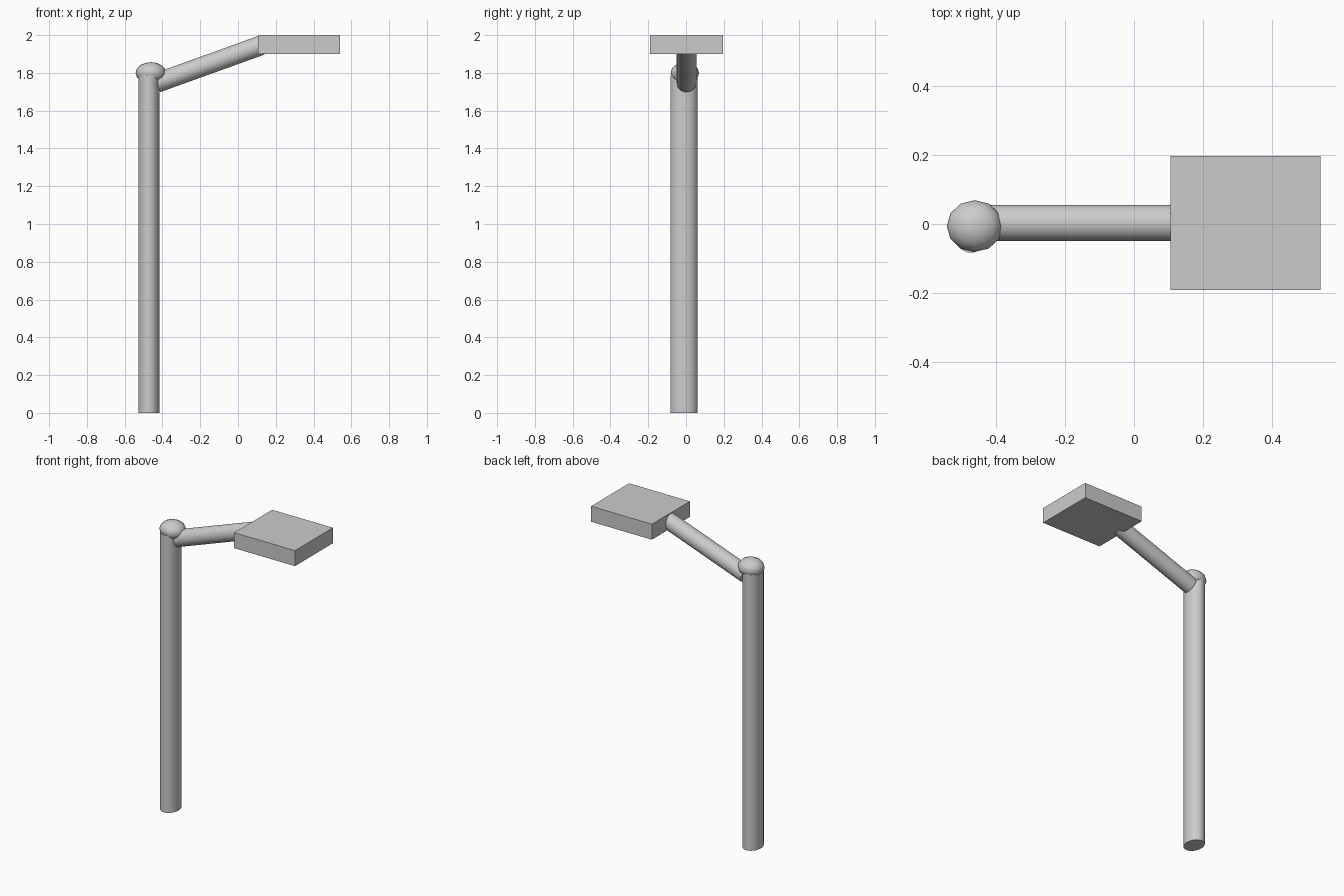
import bpy
from math import radians
from mathutils import Vector

if "Cube" in bpy.data.objects:
    bpy.data.objects.remove(bpy.data.objects["Cube"])


def smooth(ob, angle=40):
    bpy.ops.object.select_all(action='DESELECT')
    ob.select_set(True)
    bpy.context.view_layer.objects.active = ob
    bpy.ops.object.transform_apply(location=False, rotation=True, scale=True)
    bpy.ops.object.shade_smooth_by_angle(angle=radians(angle))


def rod(name, start, end, rx, ry):
    """Capped elliptical cylinder between two points."""
    a, b = Vector(start), Vector(end)
    d = b - a
    bpy.ops.mesh.primitive_cylinder_add(vertices=32, radius=1, depth=1, location=(a + b) / 2)
    ob = bpy.context.object
    ob.name = name
    ob.rotation_euler = d.to_track_quat('Z', 'Y').to_euler()
    ob.scale = (rx, ry, d.length)
    smooth(ob)


# Upright post, slightly oval
rod("post", (-0.472, -0.011, 0), (-0.472, -0.011, 1.79), 0.056, 0.072)

# Sloping arm
rod("arm", (-0.43, 0.003, 1.747), (0.123, 0.003, 1.946), 0.052, 0.052)

# Flattened ball joint on the post
bpy.ops.mesh.primitive_uv_sphere_add(segments=12, ring_count=8, radius=1,
                                     location=(-0.461, -0.006, 1.80))
ball = bpy.context.object
ball.name = "joint_ball"
ball.scale = (0.081, 0.075, 0.057)
smooth(ball, 60)

# Lamp head box
bpy.ops.mesh.primitive_cube_add(size=1, location=(0.323, 0.003, 1.95))
head = bpy.context.object
head.name = "lamp_head"
head.scale = (0.434, 0.387, 0.10)
bpy.ops.object.transform_apply(location=False, rotation=False, scale=True)
